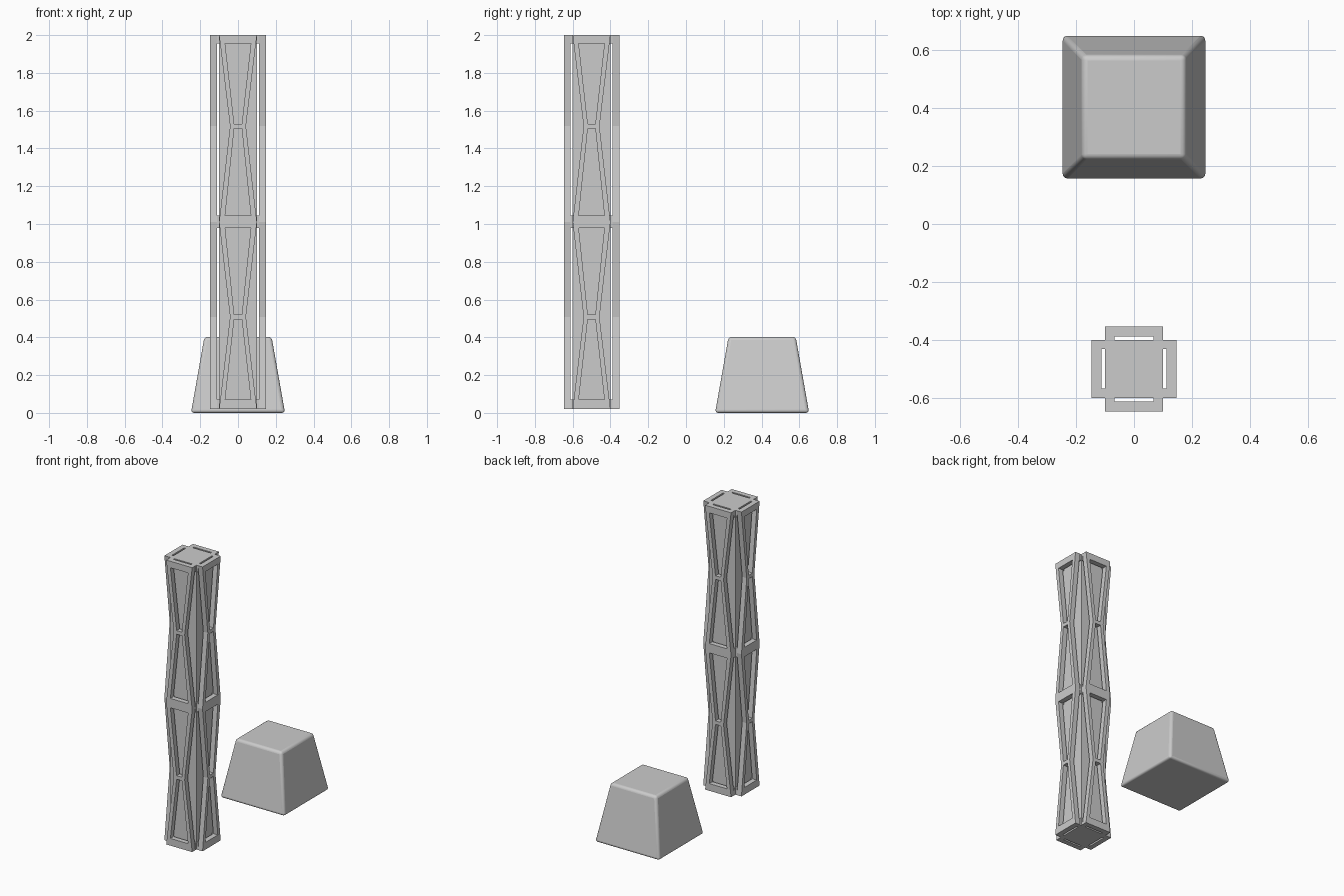
import bpy, bmesh
from math import pi
from mathutils import Matrix

if "Cube" in bpy.data.objects:
    bpy.data.objects.remove(bpy.data.objects["Cube"])

COL = Matrix.Translation((0, -0.5, 0))


def finish(bm, name, matrix):
    bm.transform(matrix)
    bmesh.ops.recalc_face_normals(bm, faces=bm.faces)
    me = bpy.data.meshes.new(name)
    bm.to_mesh(me)
    bm.free()
    ob = bpy.data.objects.new(name, me)
    bpy.context.collection.objects.link(ob)
    return ob


def add_box(bm, x0, x1, y0, y1, z0, z1):
    m = (Matrix.Translation(((x0 + x1) / 2, (y0 + y1) / 2, (z0 + z1) / 2))
         @ Matrix.Diagonal((x1 - x0, y1 - y0, z1 - z0, 1)))
    bmesh.ops.create_cube(bm, size=1, matrix=m)


# square column core
bm = bmesh.new()
add_box(bm, -0.1, 0.1, -0.1, 0.1, 0.02, 2.0)
finish(bm, "column_core", COL)

# hourglass lattice panels, one per side, standing slightly off the core
LEVELS = [(0.02, 0.1), (0.508, 0.042), (1.01, 0.1), (1.518, 0.042), (2.0, 0.1)]
HOLES = [(0.07, 0.495), (0.52, 0.98), (1.045, 1.505), (1.53, 1.955)]


def lattice_panel(name, angle):
    bm = bmesh.new()
    for (a, b, hole) in zip(LEVELS, LEVELS[1:], HOLES):
        wide_low = a[1] > b[1]
        h0, h1 = (0.068, 0.02) if wide_low else (0.02, 0.068)

        def ring(w0, z0, w1, z1):
            pts = [(-w0, z0), (w0, z0), (w1, z1), (-w1, z1)]
            return [bm.verts.new((x, -0.147, z)) for x, z in pts]
        outer = ring(a[1], a[0], b[1], b[0])
        inner = ring(h0, hole[0], h1, hole[1])
        for i in range(4):
            j = (i + 1) % 4
            bm.faces.new((outer[i], outer[j], inner[j], inner[i]))
    bmesh.ops.remove_doubles(bm, verts=bm.verts, dist=1e-4)
    ext = bmesh.ops.extrude_face_region(bm, geom=bm.faces[:], use_keep_orig=True)
    moved = [g for g in ext["geom"] if isinstance(g, bmesh.types.BMVert)]
    bmesh.ops.translate(bm, verts=moved, vec=(0, 0.035, 0))
    # small corner spacers joining the panel to the core
    for z0, z1 in ((0.02, 0.07), (0.98, 1.045), (1.955, 2.0)):
        for x0, x1 in ((-0.1, -0.068), (0.068, 0.1)):
            add_box(bm, x0, x1, -0.112, -0.1, z0, z1)
    finish(bm, name, COL @ Matrix.Rotation(angle, 4, 'Z'))


for i, side in enumerate(("front", "right", "back", "left")):
    lattice_panel("lattice_panel_" + side, i * pi / 2)

# rounded tapered block
bm = bmesh.new()
add_box(bm, -0.249, 0.249, -0.249, 0.249, 0, 0.402)
for v in bm.verts:
    if v.co.z > 0.2:
        v.co.x *= 0.178 / 0.249
        v.co.y *= 0.178 / 0.249
block = finish(bm, "tapered_block", Matrix.Translation((0, 0.403, 0)))
bev = block.modifiers.new("Bevel", 'BEVEL')
bev.width = 0.017
bev.segments = 4
bev.limit_method = 'NONE'
bpy.context.view_layer.objects.active = block
block.select_set(True)
bpy.ops.object.shade_smooth_by_angle()
